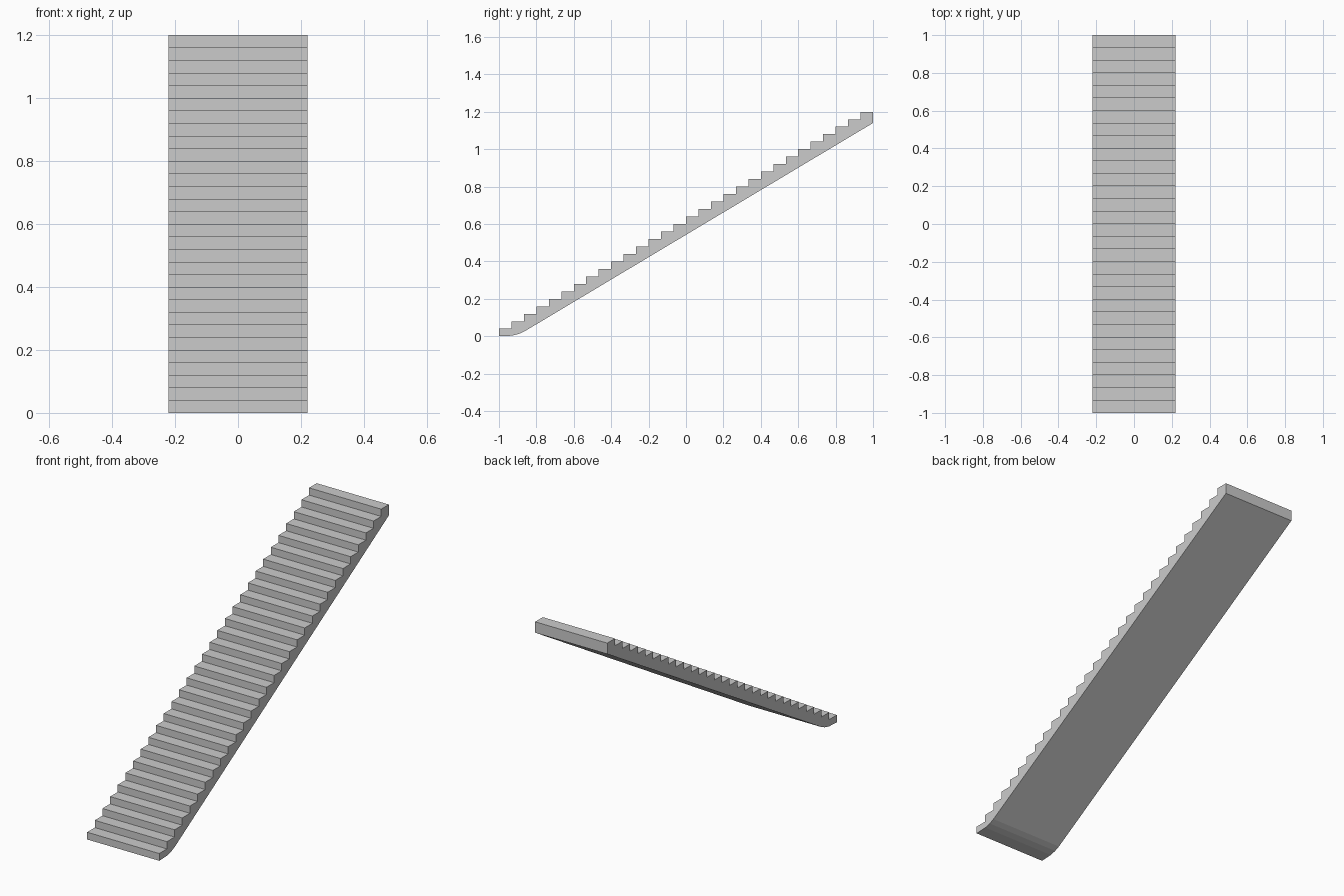
import bpy
import bmesh

cube = bpy.data.objects.get("Cube")
if cube:
    bpy.data.objects.remove(cube, do_unlink=True)

STEPS = 30
RISE = 1.2 / STEPS
RUN = 2.0 / STEPS
HALF_WIDTH = 0.22

# Plain grey finish
grey = bpy.data.materials.new("light_grey")
grey.use_nodes = True
colour = (0.6, 0.6, 0.6, 1)
grey.diffuse_color = colour
grey.node_tree.nodes["Principled BSDF"].inputs["Base Color"].default_value = colour

# Side profile: treads and risers going up
profile = []
for i in range(STEPS):
    front = -1 + i * RUN
    profile += [(front, i * RISE), (front, (i + 1) * RISE)]
# Back edge, sloping soffit and rounded foot
profile += [(1, 1.2), (1, 1.14), (-0.865, 0.025), (-0.895, 0.012), (-0.93, 0.003)]

# Extrude the profile across the width
bm = bmesh.new()
side = bm.faces.new([bm.verts.new((-HALF_WIDTH, y, z)) for y, z in profile])
grown = bmesh.ops.extrude_face_region(bm, geom=[side], use_keep_orig=True)
moved = [v for v in grown["geom"] if isinstance(v, bmesh.types.BMVert)]
bmesh.ops.translate(bm, verts=moved, vec=(2 * HALF_WIDTH, 0, 0))
bmesh.ops.recalc_face_normals(bm, faces=bm.faces)

mesh = bpy.data.meshes.new("staircase")
bm.to_mesh(mesh)
bm.free()
mesh.materials.append(grey)
staircase = bpy.data.objects.new("staircase", mesh)
bpy.context.collection.objects.link(staircase)
